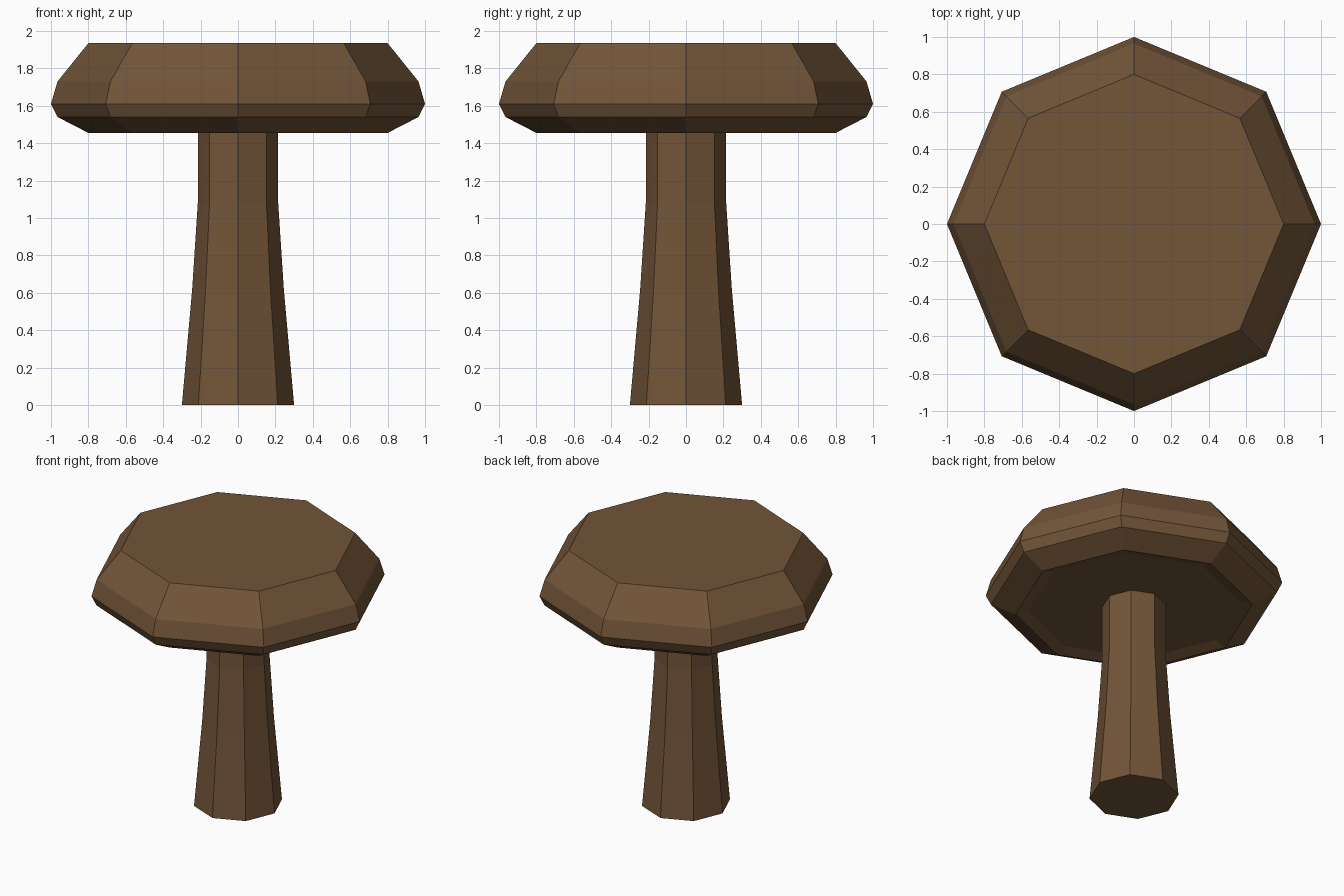
import bpy, bmesh
from math import cos, sin, tau

if "Cube" in bpy.data.objects:
    bpy.data.objects.remove(bpy.data.objects["Cube"])

SIDES = 8

wood = bpy.data.materials.new("brown")
wood.diffuse_color = (0.17, 0.09, 0.04, 1)
wood.use_nodes = True
wood.node_tree.nodes["Principled BSDF"].inputs["Base Color"].default_value = wood.diffuse_color


def lathe(name, profile):
    """Closed eight-sided solid from (radius, height) rings, bottom to top."""
    bm = bmesh.new()
    rings = [[bm.verts.new((r * cos(tau * i / SIDES), r * sin(tau * i / SIDES), z))
              for i in range(SIDES)] for r, z in profile]
    for low, high in zip(rings, rings[1:]):
        for i in range(SIDES):
            j = (i + 1) % SIDES
            bm.faces.new((low[i], low[j], high[j], high[i]))
    bm.faces.new(rings[0][::-1])
    bm.faces.new(rings[-1])
    bmesh.ops.recalc_face_normals(bm, faces=bm.faces)
    mesh = bpy.data.meshes.new(name)
    bm.to_mesh(mesh)
    bm.free()
    mesh.materials.append(wood)
    obj = bpy.data.objects.new(name, mesh)
    bpy.context.collection.objects.link(obj)
    return obj


# Tapered stem, running just into the cap
lathe("stem", [(0.30, 0), (0.245, 0.62), (0.215, 1.08), (0.215, 1.49)])

# Faceted cap with a shallow recess underneath
lathe("cap", [(0.71, 1.48), (0.80, 1.455), (0.965, 1.54), (1.0, 1.61),
              (0.965, 1.73), (0.80, 1.935)])
